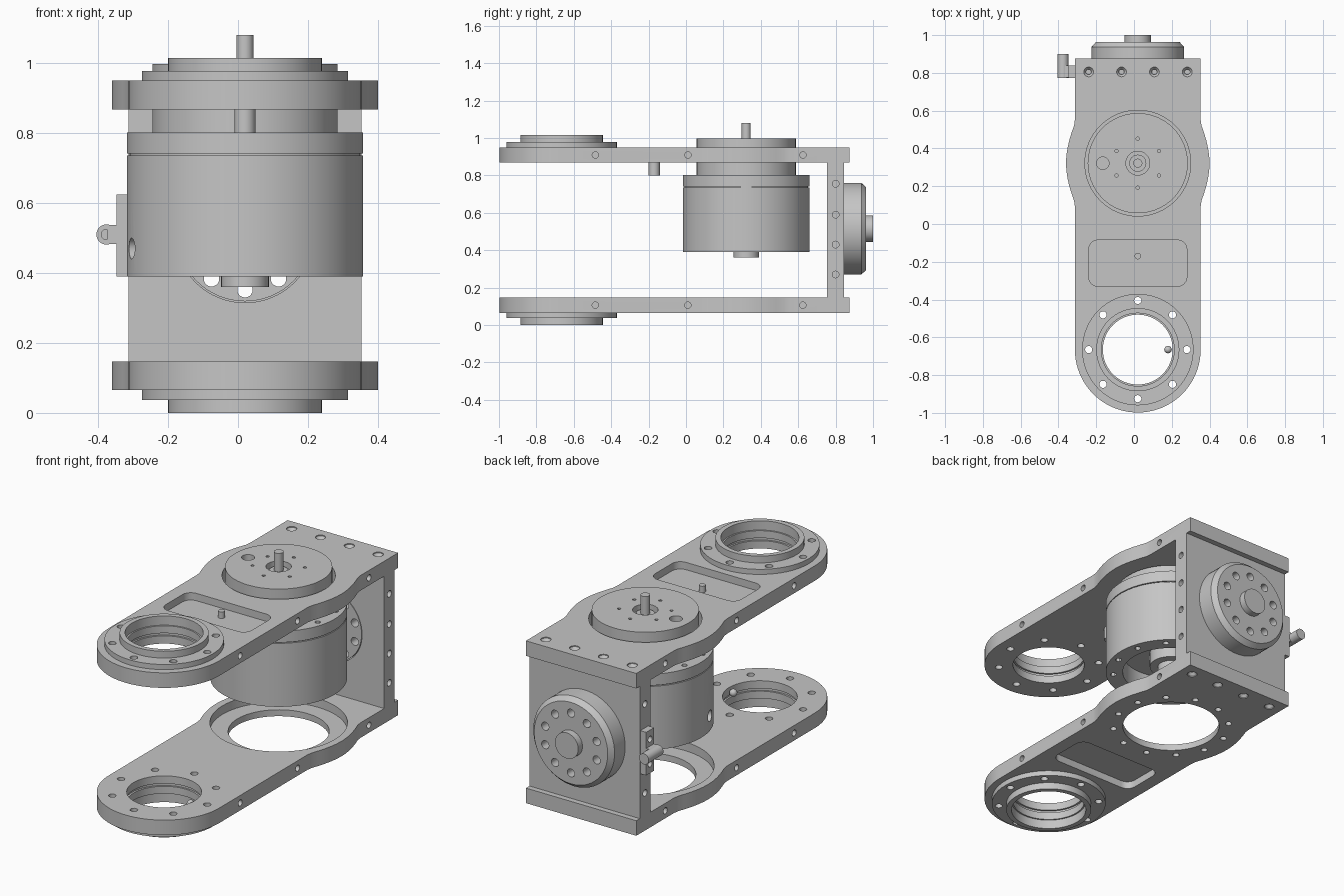
import bpy, bmesh, math
from mathutils import Vector, Matrix

if "Cube" in bpy.data.objects:
    bpy.data.objects.remove(bpy.data.objects["Cube"], do_unlink=True)

grey = bpy.data.materials.new("machined_grey")
grey.use_nodes = True
grey.diffuse_color = (0.56, 0.56, 0.56, 1)
grey.node_tree.nodes["Principled BSDF"].inputs["Base Color"].default_value = grey.diffuse_color

CX = 0.02            # centre line of the body
BORE_Y = -0.665      # front bore centre
MOTOR_Y = 0.322      # motor centre
DISC_Z = 0.515       # rear disc centre
HALF = 0.333         # half width of an arm
UP, BACK = Vector((0, 0, 1)), Vector((0, 1, 0))


def lathe(bm, profile, origin=(0, 0, 0), axis=UP, n=64):
    """Solid of revolution from (radius, height) points, capped at both ends."""
    mat = Matrix.Translation(origin) @ UP.rotation_difference(Vector(axis)).to_matrix().to_4x4()
    rings = []
    for r, h in profile:
        angles = [math.tau * i / n for i in range(n)]
        rings.append([bm.verts.new(mat @ Vector((r * math.cos(a), r * math.sin(a), h))) for a in angles])
    for a, b in zip(rings, rings[1:]):
        for i in range(n):
            j = (i + 1) % n
            bm.faces.new((a[i], a[j], b[j], b[i]))
    bm.faces.new(rings[0][::-1])
    bm.faces.new(rings[-1])


def cyl(bm, r, h0, h1, origin=(0, 0, 0), axis=UP, n=24):
    lathe(bm, [(r, h0), (r, h1)], origin, axis, n)


def prism(bm, outline, z0, z1):
    low = [bm.verts.new((x, y, z0)) for x, y in outline]
    high = [bm.verts.new((x, y, z1)) for x, y in outline]
    bm.faces.new(low[::-1])
    bm.faces.new(high)
    for i in range(len(low)):
        j = (i + 1) % len(low)
        bm.faces.new((low[i], low[j], high[j], high[i]))


def box(bm, x0, x1, y0, y1, z0, z1):
    prism(bm, [(x0, y0), (x1, y0), (x1, y1), (x0, y1)], z0, z1)


def finish(name, bm):
    bmesh.ops.recalc_face_normals(bm, faces=bm.faces)
    mesh = bpy.data.meshes.new(name)
    bm.to_mesh(mesh)
    bm.free()
    mesh.materials.append(grey)
    ob = bpy.data.objects.new(name, mesh)
    bpy.context.collection.objects.link(ob)
    return ob


def cut(targets, cutter_bm):
    """Subtract a cutter from each target and bake the result."""
    cutter = finish("cutter", cutter_bm)
    cutter.hide_render = True
    for ob in targets:
        mod = ob.modifiers.new("cut", "BOOLEAN")
        mod.operation, mod.solver, mod.object = "DIFFERENCE", "EXACT", cutter
        deps = bpy.context.evaluated_depsgraph_get()
        mesh = bpy.data.meshes.new_from_object(ob.evaluated_get(deps))
        ob.modifiers.clear()
        ob.data = mesh
    bpy.data.objects.remove(cutter, do_unlink=True)


def circle_points(n, r, cx, cy, phase=0.0):
    return [(cx + r * math.cos(math.tau * i / n + phase), cy + r * math.sin(math.tau * i / n + phase))
            for i in range(n)]


def arm_outline():
    flare = [(-0.23, 0.333), (-0.2, 0.337), (-0.16, 0.351), (-0.12, 0.363), (-0.08, 0.372), (-0.04, 0.378), (0, 0.38)]
    flare += [(-dy, w) for dy, w in flare[-2::-1]]
    right = [(CX + w, MOTOR_Y + dy) for dy, w in flare] + [(CX + HALF, 0.875)]
    left = [(2 * CX - x, y) for x, y in reversed(right)]
    nose = [(CX + HALF * math.cos(a), BORE_Y + HALF * math.sin(a))
            for a in (math.pi + math.pi * i / 40 for i in range(41))]
    return right + left + nose


def pocket_outline(r=0.05):
    points = []
    for k, (x, y) in enumerate([(0.23, -0.135), (-0.19, -0.135), (-0.19, -0.28), (0.23, -0.28)]):
        for i in range(7):
            a = (k + i / 6) * math.pi / 2
            points.append((x + r * math.cos(a), y + r * math.sin(a)))
    return points


# Upper and lower arms, mirrored in height
for name, top in (("upper_arm", True), ("lower_arm", False)):
    def Z(z):
        return z if top else 1.015 - z

    bm = bmesh.new()
    prism(bm, arm_outline(), Z(0.868), Z(0.95))
    arm = finish(name, bm)
    bm = bmesh.new()
    lathe(bm, [(0.295, Z(0.95)), (0.295, Z(0.978)), (0.22, Z(0.978)), (0.22, Z(1.015))], (CX, BORE_Y, 0))
    collar = finish(name + "_bearing_collar", bm)

    # Front bore with a retaining groove, and its bolt circle
    c = bmesh.new()
    lathe(c, [(0.185, Z(0.8)), (0.185, Z(0.91)), (0.195, Z(0.91)), (0.195, Z(0.925)), (0.185, Z(0.925)),
              (0.185, Z(0.965)), (0.193, Z(0.965)), (0.193, Z(1.1))], (CX, BORE_Y, 0))
    for x, y in circle_points(8, 0.26, CX, BORE_Y):
        cyl(c, 0.019, Z(0.8), Z(1.1), (x, y, 0))
    # Motor opening
    if top:
        cyl(c, 0.28, 0.8, 1.1, (CX, MOTOR_Y, 0), n=64)
    else:
        lathe(c, [(0.25, 0), (0.25, 0.1), (0.34, 0.1), (0.34, 0.2)], (CX, MOTOR_Y, 0))
        for x, y in circle_points(12, 0.3, CX, MOTOR_Y, math.pi / 12):
            cyl(c, 0.017, 0, 0.099, (x, y, 0), n=16)
    # Shallow pocket, rear screw holes and side screw holes
    prism(c, pocket_outline(), Z(0.91), Z(1.1))
    for i in range(4):
        lathe(c, [(0.014, Z(0.9)), (0.014, Z(0.93)), (0.026, Z(0.945)), (0.026, Z(1.1))],
              (-0.24 + i * 0.174, 0.805, 0), n=20)
    for y in (-0.485, 0.01, 0.625):
        for s in (-1, 1):
            cyl(c, 0.017, -0.03, 0.1, (CX + s * HALF, y, Z(0.909)), (s, 0, 0), 16)
    cut([arm, collar], c)

# Stop pin through the upper pocket, small ball in the lower bore
bm = bmesh.new()
lathe(bm, [(0.03, 0.8), (0.03, 0.869), (0.017, 0.869), (0.017, 0.945)], (CX, -0.17, 0), n=32)
finish("stop_pin", bm)
bm = bmesh.new()
bmesh.ops.create_uvsphere(bm, u_segments=16, v_segments=10, radius=0.02,
                          matrix=Matrix.Translation((0.18, BORE_Y, 0.125)))
finish("bore_ball", bm)

# Rear plate joining the arms
bm = bmesh.new()
box(bm, CX - HALF, CX + HALF, 0.755, 0.845, 0.147, 0.868)
plate = finish("rear_plate", bm)
c = bmesh.new()
cyl(c, 0.2, 0.7, 0.9, (CX, 0, DISC_Z), BACK, 64)
for z in (0.27, 0.43, 0.59, 0.755):
    for s in (-1, 1):
        cyl(c, 0.018, -0.04, 0.1, (CX + s * HALF, 0.8, z), (s, 0, 0), 16)
cut([plate], c)

# Rear output disc with ten through holes
bm = bmesh.new()
lathe(bm, [(0.196, 0.756), (0.196, 0.845), (0.245, 0.845), (0.245, 0.937), (0.222, 0.963),
           (0.07, 0.963), (0.07, 1.0)], (CX, 0, DISC_Z), BACK)
disc = finish("rear_disc", bm)
c = bmesh.new()
for x, z in circle_points(10, 0.163, CX, DISC_Z, math.pi / 2):
    cyl(c, 0.022, 0.7, 1.1, (x, 0, z), BACK, 20)
cut([disc], c)

# Motor body with hollow underside, flange and top hub
bm = bmesh.new()
lathe(bm, [(0.068, 0.36), (0.068, 0.42), (0.11, 0.42), (0.11, 0.5), (0.25, 0.5), (0.25, 0.39), (0.338, 0.39),
           (0.338, 0.736), (0.33, 0.736), (0.33, 0.741), (0.338, 0.741), (0.338, 0.802), (0.265, 0.802),
           (0.265, 0.998)], (CX, MOTOR_Y, 0), n=72)
motor = finish("motor", bm)
c = bmesh.new()
cyl(c, 0.063, 0.965, 1.1, (CX, MOTOR_Y, 0), n=32)
cyl(c, 0.033, 0.93, 1.1, (-0.165, MOTOR_Y, 0))
for x, y in circle_points(6, 0.13, CX, MOTOR_Y, math.pi / 2):
    cyl(c, 0.009, 0.96, 1.1, (x, y, 0), n=12)
for x, y in circle_points(12, 0.3, CX, MOTOR_Y, math.pi / 12):
    cyl(c, 0.014, 0.77, 0.85, (x, y, 0), n=12)
    cyl(c, 0.016, 0.3, 0.42, (x, y, 0), n=12)
cyl(c, 0.03, 0.29, 0.4, (CX, MOTOR_Y, 0.47), (-0.96, -0.28, 0), 20)
cut([motor], c)

# Motor shaft
bm = bmesh.new()
lathe(bm, [(0.045, 0.96), (0.045, 0.98), (0.024, 0.98), (0.024, 1.08)], (CX, MOTOR_Y, 0), n=32)
finish("motor_shaft", bm)

# Side bracket with a tube
bm = bmesh.new()
box(bm, -0.348, CX - HALF, 0.772, 0.84, 0.39, 0.625)
bracket = finish("side_bracket", bm)
c = bmesh.new()
for z in (0.44, 0.575):
    cyl(c, 0.017, -0.4, -0.32, (0, 0.806, z), (1, 0, 0), 16)
cut([bracket], c)
bm = bmesh.new()
box(bm, -0.375, -0.346, 0.775, 0.84, 0.483, 0.537)
finish("bracket_neck", bm)
bm = bmesh.new()
cyl(bm, 0.029, 0.773, 0.9, (-0.376, 0, 0.51), BACK, 32)
tube = finish("bracket_tube", bm)
c = bmesh.new()
cyl(c, 0.015, 0.7, 0.82, (-0.376, 0, 0.51), BACK, 20)
cut([tube], c)

# Smooth shading with sharp edges kept
bpy.ops.object.select_all(action="DESELECT")
for ob in bpy.context.collection.objects:
    if ob.type == "MESH" and grey.name in ob.data.materials:
        ob.select_set(True)
        bpy.context.view_layer.objects.active = ob
bpy.ops.object.shade_smooth_by_angle(angle=math.radians(30))
